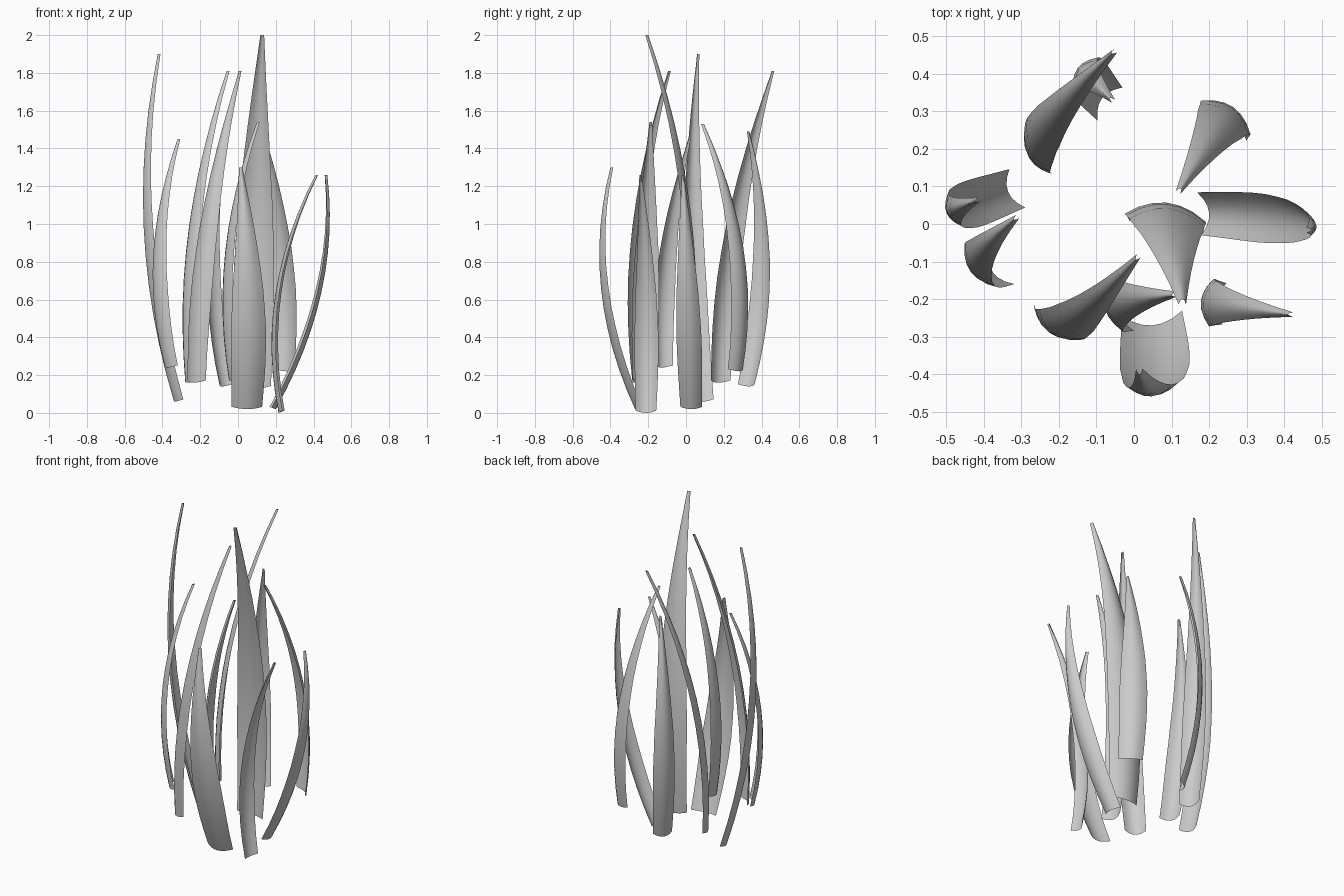
import bpy
from mathutils import Vector

if "Cube" in bpy.data.objects:
    bpy.data.objects.remove(bpy.data.objects["Cube"])

ROWS, COLS = 12, 6
# width of a blade along its length (fraction of length, fraction of full width)
PROFILE = [(0, .85), (.15, .95), (.3, 1), (.5, .85), (.7, .57), (.85, .33), (1, .09)]


def width_at(t):
    for (a, wa), (b, wb) in zip(PROFILE, PROFILE[1:]):
        if t <= b:
            return wa + (wb - wa) * (t - a) / (b - a)
    return PROFILE[-1][1]


def blade(name, base, mid, tip, width, facing):
    """Cupped grass blade: spine curve through base, mid (x, y) and tip."""
    n = Vector((*facing, 0)).normalized()
    side = Vector((-n.y, n.x, 0))
    b, p = Vector(base), Vector(tip)
    m = Vector((*mid, (b.z + p.z) / 2))
    verts, faces = [], []
    for i in range(ROWS + 1):
        t = i / ROWS
        spine = b * (1 - t) * (1 - 2 * t) + m * 4 * t * (1 - t) + p * t * (2 * t - 1)
        w = width * width_at(t)
        depth = .012 + .13 * w    # the cup stays open at the tip
        for j in range(COLS + 1):
            s = 2 * j / COLS - 1
            verts.append(spine + side * (w / 2 * s) - n * (depth * s * s)
                         + Vector((0, 0, .012 * s * s * (1 - t))))
    k = COLS + 1
    for i in range(ROWS):
        for j in range(COLS):
            a = i * k + j
            faces.append((a, a + 1, a + k + 1, a + k))
    me = bpy.data.meshes.new(name)
    me.from_pydata(verts, [], faces)
    me.polygons.foreach_set("use_smooth", [True] * len(faces))
    ob = bpy.data.objects.new(name, me)
    bpy.context.collection.objects.link(ob)


# ring of blades: base, middle, tip, width, outward facing
blade("blade_back_left_tall", (-.27, .17, .16), (-.25, .25), (-.06, .455, 1.81), .14, (-.86, -.5))
blade("blade_back", (-.085, .335, .14), (-.15, .415), (-.065, .335, 1.49), .13, (-.8, .6))
blade("blade_back_right", (.26, .285, .22), (.243, .288), (.125, .095, 1.53), .16, (.57, .82))
blade("blade_right", (.2, .03, .02), (.442, .01), (.473, -.015, 1.26), .135, (1, .1))
blade("blade_front_right", (.215, -.21, .0), (.198, -.21), (.41, -.24, 1.26), .13, (-1, .1))
blade("blade_front", (.05, -.27, .02), (.055, -.45), (.015, -.4, 1.3), .19, (.08, -1))
blade("blade_front_inner", (-.045, -.23, .17), (-.065, -.215), (.1, -.19, 1.54), .15, (-.96, -.26))
blade("blade_front_left", (-.235, -.27, .16), (-.17, -.27), (.005, -.095, 1.81), .14, (-.59, -.8))
blade("blade_left_short", (-.375, -.13, .24), (-.435, -.11), (-.32, .012, 1.45), .135, (-.8, -.6))
blade("blade_left_tall", (-.335, .085, .06), (-.495, .03), (-.425, .06, 1.9), .13, (-.92, -.38))
# tallest blade in the middle
blade("blade_centre", (.085, .035, .13), (.095, .025), (.13, -.2, 2.0), .22, (.1, 1))
